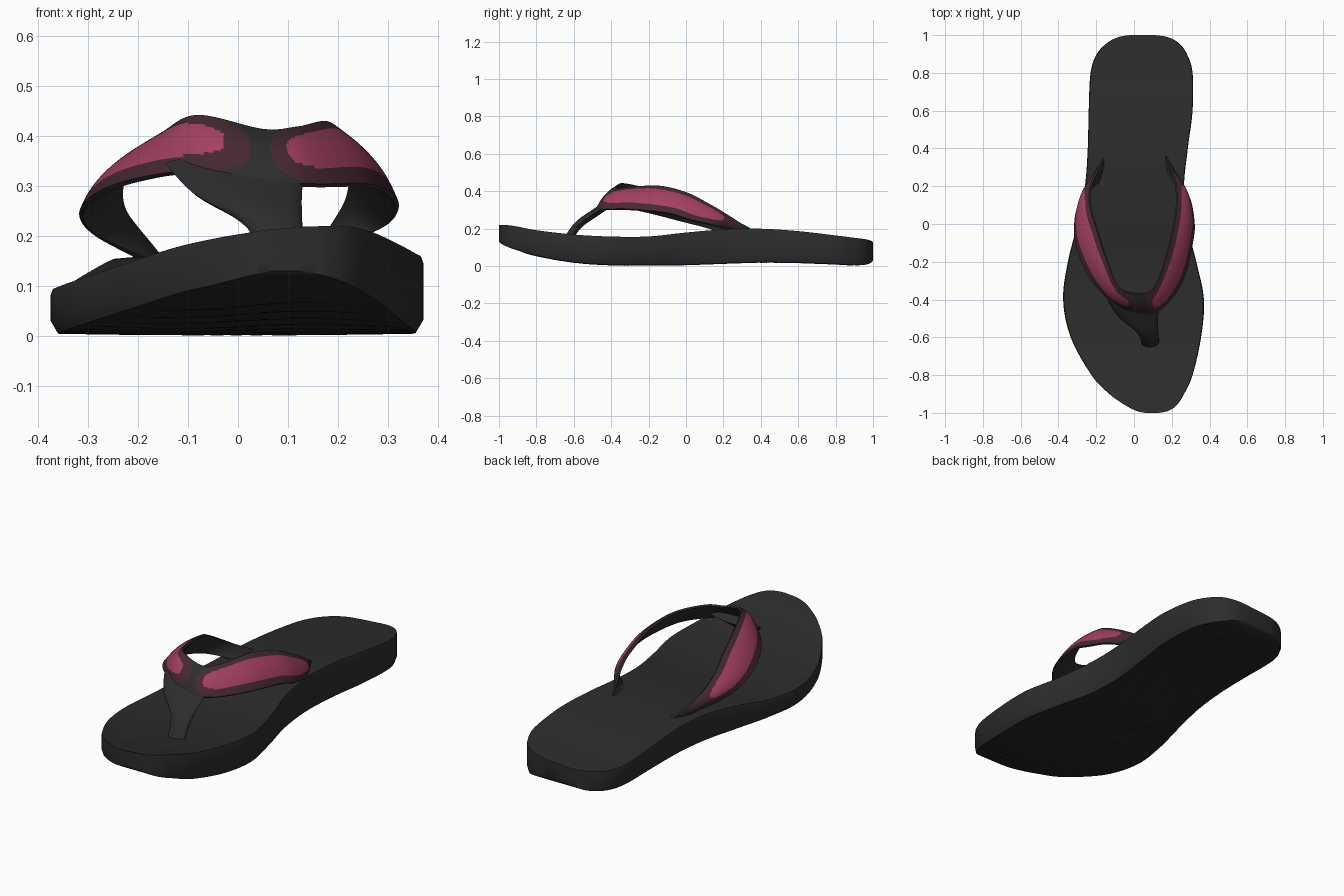
import bpy, bmesh, math
from mathutils import Vector

cube = bpy.data.objects.get("Cube")
if cube:
    bpy.data.objects.remove(cube)


def make_material(name, red, green, blue):
    mat = bpy.data.materials.new(name)
    mat.use_nodes = True
    mat.diffuse_color = (red, green, blue, 1)
    shader = mat.node_tree.nodes["Principled BSDF"]
    shader.inputs["Base Color"].default_value = (red, green, blue, 1)
    shader.inputs["Roughness"].default_value = 0.8
    return mat


charcoal = make_material("charcoal foam", 0.0255, 0.0255, 0.0255)
tread_black = make_material("tread black", 0.02, 0.02, 0.02)
maroon = make_material("dark maroon", 0.06, 0.021, 0.032)
pink = make_material("raspberry pink", 0.37, 0.052, 0.115)


def smooth_path(stations, steps):
    """Catmull-Rom interpolation of number tuples."""
    last = len(stations) - 1
    result = []
    for i in range(last):
        a, b = stations[max(i - 1, 0)], stations[i]
        c, d = stations[i + 1], stations[min(i + 2, last)]
        for k in range(steps):
            t = k / steps
            result.append([
                q + 0.5 * t * (r - p + t * (2 * p - 5 * q + 4 * r - s + t * (3 * (q - r) + s - p)))
                for p, q, r, s in zip(a, b, c, d)])
    result.append(list(stations[last]))
    return result


def loft(name, rings, materials, rule=None):
    """Skin closed rings, cap both ends, colour faces by a rule (row, column)."""
    bm = bmesh.new()
    rows = [[bm.verts.new(p) for p in ring] for ring in rings]
    count = len(rows[0])
    for i in range(len(rows) - 1):
        for j in range(count):
            k = (j + 1) % count
            face = bm.faces.new((rows[i][j], rows[i][k], rows[i + 1][k], rows[i + 1][j]))
            if rule:
                face.material_index = rule(i, j)
    bm.faces.new(rows[0])
    bm.faces.new(rows[-1])
    bmesh.ops.recalc_face_normals(bm, faces=bm.faces)
    mesh = bpy.data.meshes.new(name)
    bm.to_mesh(mesh)
    bm.free()
    obj = bpy.data.objects.new(name, mesh)
    bpy.context.collection.objects.link(obj)
    for mat in materials:
        mesh.materials.append(mat)
    bpy.ops.object.select_all(action="DESELECT")
    obj.select_set(True)
    bpy.context.view_layer.objects.active = obj
    bpy.ops.object.shade_smooth_by_angle(angle=math.radians(40))


# Sole stations: y, right edge, left edge, underside height, top height
sole_stations = [
    (-1, 0.06, 0.13, 0.13, 0.208), (-0.99, 0.015, 0.18, 0.12, 0.205),
    (-0.96, -0.045, 0.225, 0.105, 0.2), (-0.9, -0.13, 0.265, 0.085, 0.188),
    (-0.8, -0.225, 0.31, 0.055, 0.165), (-0.6, -0.335, 0.355, 0.02, 0.138),
    (-0.4, -0.375, 0.37, 0.006, 0.126), (-0.2, -0.35, 0.33, 0.005, 0.13),
    (0, -0.3, 0.28, 0.007, 0.155), (0.2, -0.26, 0.265, 0.014, 0.173),
    (0.4, -0.245, 0.285, 0.02, 0.175), (0.6, -0.24, 0.31, 0.018, 0.16),
    (0.8, -0.23, 0.31, 0.01, 0.137), (0.9, -0.197, 0.28, 0.006, 0.127),
    (0.96, -0.14, 0.235, 0.008, 0.123), (0.99, -0.08, 0.175, 0.018, 0.12),
    (1, -0.02, 0.11, 0.03, 0.118)]
ACROSS = 18


def sole_ring(y, right, left, low, high):
    tilt = 0.085
    under, top = [], []
    for j in range(ACROSS + 1):
        f = j / ACROSS
        x = right + (left - right) * f
        fade = min(1, (1 - abs(y)) * 8) * math.sin(math.pi * f)
        ripple = 0.0035 * fade * math.sin(85 * y + 3 * math.sin(11 * x))
        inset = x * 0.96 + (left + right) * 0.02
        under.append((inset, y, max(0, low + ripple)))
        top.append((x + (inset - x) * 0.3, y, high + tilt * x))
    # Soft shoulders between the walls and the flat faces
    wall_l = [(left, y, low + 0.025), (left, y, high + tilt * left - 0.012)]
    wall_r = [(right, y, high + tilt * right - 0.012), (right, y, low + 0.025)]
    return under + wall_l + top[::-1] + wall_r


loft("sole", [sole_ring(*s) for s in smooth_path(sole_stations, 14)],
     [charcoal, tread_black], lambda i, j: 1 if j < ACROSS else 0)

# One strap from the right anchor over the toe post to the left anchor:
# upper edge xyz, then lower edge xyz
strap_stations = [
    (-0.165, 0.35, 0.16, -0.17, 0.24, 0.14), (-0.23, 0.21, 0.25, -0.285, 0.13, 0.2),
    (-0.235, 0.1, 0.315, -0.318, -0.03, 0.245), (-0.205, -0.01, 0.367, -0.287, -0.18, 0.285),
    (-0.15, -0.18, 0.41, -0.21, -0.32, 0.315), (-0.08, -0.34, 0.443, -0.09, -0.43, 0.33),
    (0.05, -0.37, 0.415, 0.06, -0.48, 0.31),
    (0.12, -0.32, 0.42, 0.16, -0.44, 0.305), (0.18, -0.15, 0.43, 0.26, -0.3, 0.305),
    (0.215, 0, 0.395, 0.312, -0.1, 0.285), (0.23, 0.12, 0.335, 0.32, 0.02, 0.25),
    (0.22, 0.23, 0.27, 0.285, 0.16, 0.215), (0.175, 0.36, 0.185, 0.18, 0.24, 0.175)]
WIDE = 24
strap_path = smooth_path(strap_stations, 24)
strap_rings = []
for i, s in enumerate(strap_path):
    upper, lower = Vector(s[:3]), Vector(s[3:])
    before, after = strap_path[max(i - 1, 0)], strap_path[min(i + 1, len(strap_path) - 1)]
    along = sum((Vector(after[k:k + 3]) - Vector(before[k:k + 3]) for k in (0, 3)), Vector())
    normal = (lower - upper).cross(along).normalized()
    outer, inner = [], []
    for j in range(WIDE + 1):
        v = j / WIDE
        arch = math.sin(math.pi * v)
        point = upper.lerp(lower, v) + normal * 0.016 * arch
        outer.append(point)
        inner.append(point - normal * (0.01 + 0.018 * arch))
    strap_rings.append(outer + inner[::-1])


def inside(u, v, start, end, half):
    middle, reach = (start + end) / 2, (end - start) / 2
    return abs((u - middle) / reach) ** 5 + abs((v - 0.48) / half) ** 3 < 1


def strap_colour(i, j):
    """Pink panel with a maroon border on the outside of each half."""
    if j >= WIDE:
        return 0
    across = (i + 0.5) / (len(strap_path) - 1) * 2 - 1
    u, v = abs(across), (j + 0.5) / WIDE
    start = 0.07 if across > 0 else 0.095
    if inside(u, v, start, 0.83, 0.32):
        return 2
    return 1 if inside(u, v, start - 0.055, 0.93, 0.56) else 0


loft("strap", strap_rings, [charcoal, maroon, pink], strap_colour)

# Toe post stations: centre xyz, half width
post_stations = [
    (-0.005, -0.395, 0.345, 0.14), (0.02, -0.485, 0.285, 0.108),
    (0.073, -0.575, 0.22, 0.056), (0.088, -0.64, 0.13, 0.046)]
post_rings = []
for x, y, z, half in smooth_path(post_stations, 6):
    ring = []
    for k in range(20):
        a = math.tau * k / 20
        depth = 0.022 * math.sin(a)
        ring.append((x + half * math.cos(a), y - depth * 0.7, z + depth * 0.7))
    post_rings.append(ring)
loft("toe_post", post_rings, [charcoal])
